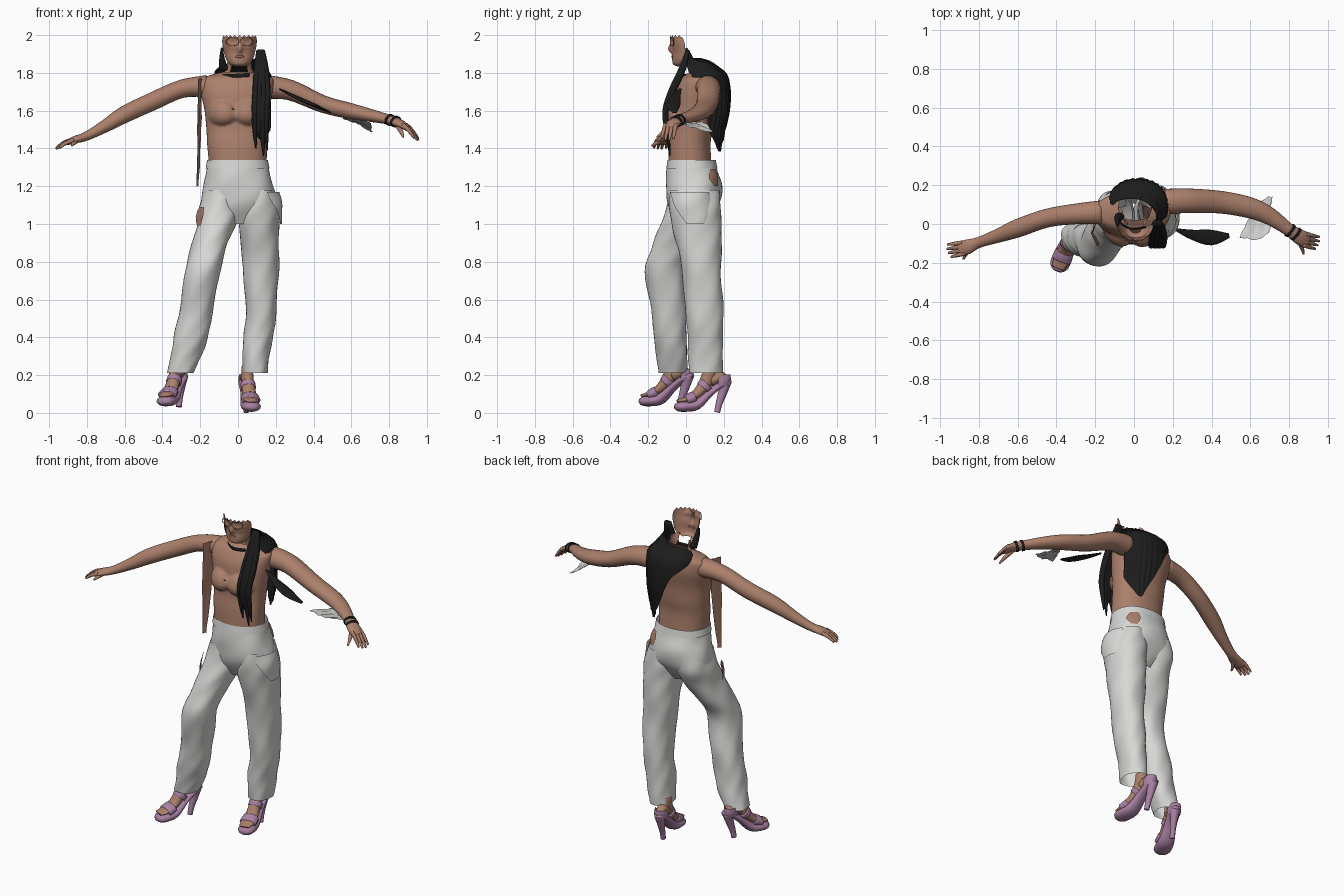
import bpy, bmesh, math, random
from mathutils import Vector as V
random.seed(4)

def mat(name, r, g, b):
    m = bpy.data.materials.new(name)
    m.diffuse_color = (r, g, b, 1)
    return m

SKIN = mat("skin", .41, .215, .148)
WHITE = mat("white cloth", .68, .68, .665)
PINK = mat("pink leather", .40, .22, .37)
BLACK = mat("black hair", .012, .012, .012)
FRAME = mat("brown frame", .22, .11, .08)
LIP = mat("lip", .32, .14, .11)

def smooth_rows(rows, sub):
    """Catmull-Rom interpolation of tuples of numbers."""
    out = []
    for i in range(len(rows) - 1):
        p = [rows[max(0, min(len(rows) - 1, i + k))] for k in (-1, 0, 1, 2)]
        for s in range(sub):
            t = s / sub
            out.append([b + .5 * t * (c - a + t * (2*a - 5*b + 4*c - d + t * (3*(b - c) + d - a)))
                        for a, b, c, d in zip(*p)])
    return out + [list(rows[-1])]

def skin_grid(name, grid, m, closed=False, caps=False):
    """Mesh from rows of points."""
    bm = bmesh.new()
    vs = [[bm.verts.new(p) for p in row] for row in grid]
    n = len(grid[0])
    for a, b in zip(vs, vs[1:]):
        for j in range(n if closed else n - 1):
            k = (j + 1) % n
            bm.faces.new((a[j], a[k], b[k], b[j]))
    if caps:
        bm.faces.new(vs[0])
        bm.faces.new(vs[-1])
    bmesh.ops.recalc_face_normals(bm, faces=bm.faces)
    me = bpy.data.meshes.new(name)
    bm.to_mesh(me)
    bm.free()
    me.materials.append(m)
    for f in me.polygons:
        f.use_smooth = True
    ob = bpy.data.objects.new(name, me)
    bpy.context.collection.objects.link(ob)
    return ob

def loft(name, rings, m, n=40, sub=5, fn=None, power=2.2):
    """Upright shell; ring = cx, cy, z, rx, ry [, start angle, end angle]."""
    arc = len(rings[0]) > 5
    grid = []
    for r in smooth_rows(rings, sub):
        a0, a1 = (r[5], r[6]) if arc else (0, 360)
        row = []
        for j in range(n):
            a = math.radians(a0 + (a1 - a0) * j / (n - 1 if arc else n))
            c, s = math.cos(a), math.sin(a)
            p = V((r[0] + r[3] * math.copysign(abs(c) ** (2 / power), c),
                   r[1] + r[4] * math.copysign(abs(s) ** (2 / power), s), r[2]))
            row.append(fn(p, a) if fn else p)
        grid.append(row)
    return skin_grid(name, grid, m, closed=not arc)

def tube(name, path, m, n=16, sub=4, side=None):
    """Tube on a path; station = x, y, z, half width, half height."""
    st = smooth_rows(path, sub)
    grid = []
    for i, s in enumerate(st):
        t = (V(st[min(i + 1, len(st) - 1)][:3]) - V(st[max(i - 1, 0)][:3])).normalized()
        w = V(side) if side else t.cross(V((0, 0, 1))).normalized()
        u = w.cross(t).normalized()
        grid.append([V(s[:3]) + w * s[3] * math.cos(j * math.tau / n) + u * s[4] * math.sin(j * math.tau / n)
                     for j in range(n)])
    return skin_grid(name, grid, m, closed=True, caps=True)

def sheet(name, a, b, m, rough=0.0):
    """Thin patch between two edge curves."""
    A, B = smooth_rows(a, 5), smooth_rows(b, 5)
    j = lambda: V((random.uniform(-1, 1), random.uniform(-1, 1), random.uniform(-1, 1))) * rough
    return skin_grid(name, [[V(p).lerp(V(q), k / 6) + j() for k in range(7)] for p, q in zip(A, B)], m)

# Torso, with the bust pushed forward
def bust(p, a):
    if p.y < .03:
        x, z = p.x, p.z
        for cx in (-.085, .06):
            r = ((x - cx) / .078) ** 2 + ((z - 1.58) / (.058 if z < 1.58 else .075)) ** 2
            p.y -= .045 * max(0, 1 - r) ** .6
    return p

loft("torso", [(0, .02, 1.31, .152, .115), (-.005, .02, 1.42, .158, .11), (-.005, .03, 1.5, .162, .11),
               (-.005, .035, 1.6, .172, .112), (-.008, .05, 1.7, .19, .115), (-.005, .065, 1.765, .19, .098),
               (0, .08, 1.79, .14, .082), (.005, .085, 1.805, .085, .065)], SKIN, n=88, sub=11, fn=bust)
sheet("side_strip", [(-.212, -.045, 1.77), (-.215, -.05, 1.5), (-.22, -.04, 1.2)],
      [(-.19, .02, 1.77), (-.195, .02, 1.5), (-.208, -.02, 1.2)], SKIN, .002)
tube("necklace", [(-.1, .03, 1.785, .004, .008), (-.02, -.024, 1.785, .004, .01), (.06, -.015, 1.79, .004, .01)], BLACK)
tube("bust_tie", [(-.032, -.098, 1.61, .003, .005), (-.012, -.088, 1.597, .003, .006), (.006, -.092, 1.59, .003, .004)], BLACK)

# Face shell, open at the back and top, with the neck sides left below it
def nose(p, a):
    p.y -= .022 * math.exp(-((p.x - .01) / .013) ** 2 - ((p.z - 1.925) / .022) ** 2)
    p.y += .008 * math.exp(-(((abs(p.x - .01)) - .035) / .018) ** 2 - ((p.z - 1.965) / .015) ** 2)
    p.z += .006 * math.sin(a * 23) * max(0, (p.z - 1.97) / .03) - .006 * max(0, (p.z - 1.97) / .03)
    return p

loft("face", [(.008, -.025, 1.835, .03, .022, 180, 360), (.008, -.02, 1.845, .05, .048, 180, 360),
              (.008, -.005, 1.87, .07, .068, 180, 360), (.008, .003, 1.91, .083, .074, 185, 355),
              (.008, .005, 1.955, .092, .086, 188, 352), (.008, .005, 2.0, .094, .09, 198, 342)],
     SKIN, fn=nose, power=2)
for s, a0, a1 in (("right", 170, 235), ("left", 305, 370)):
    loft(s + "_neck_side", [(.005, .075, 1.795, .085, .07, a0, a1), (.006, .06, 1.825, .068, .06, a0, a1),
                            (.008, .04, 1.865, .064, .055, a0, a1)], SKIN, n=12)
tube("lips", [(-.012, -.069, 1.886, .003, .004), (.008, -.074, 1.886, .004, .007), (.03, -.069, 1.886, .003, .004)], LIP)
for sx in (-1, 1):
    ring = [(.008 + sx * .038 + .034 * math.cos(k * math.pi / 6),
             -.082 + (.016 if sx * math.cos(k * math.pi / 6) > .5 else 0),
             1.965 + .022 * math.sin(k * math.pi / 6), .002, .002) for k in range(13)]
    tube("glasses_rim", ring, FRAME, n=6, sub=2, side=(0, 1, 0))

# Hair: back sweep, side locks, front locks
loft("back_hair", [(.015, .04, 1.88, .1, .06, -40, 30), (.02, .07, 1.835, .12, .1, -40, 160),
                   (.02, .09, 1.785, .155, .13, -25, 162),
                   (.02, .09, 1.7, .157, .145, 5, 118), (.02, .09, 1.6, .157, .14, 10, 98),
                   (.02, .08, 1.5, .155, .13, 15, 84), (.03, .08, 1.385, .12, .115, 50, 62)], BLACK,
     fn=lambda p, a: p + V((math.cos(a), math.sin(a), 0)) * .003 * math.sin(a * 30))
for x, w, end in ((.095, .018, 1.40), (.115, .025, 1.45), (.135, .025, 1.36), (.155, .017, 1.39)):
    tube("front_lock", [(.07 + x * .4, .01, 1.92, w * .6, .012), (.03 + x * .75, -.02, 1.82, w, .02),
                        (x, -.07, 1.71, w, .022), (x - .005, -.108, 1.6, w, .018),
                        (x - .005, -.1, 1.5, w * .8, .014), (x, -.085, end, .003, .003)], BLACK, n=10, side=(1, 0, 0))
tube("side_lock", [(-.085, -.005, 1.93, .006, .012), (-.085, .015, 1.88, .014, .022), (-.075, .04, 1.82, .025, .02)],
     BLACK, n=10, side=(1, 0, 0))
tube("loose_lock", [(.22, -.03, 1.715, .008, .004), (.3, -.055, 1.675, .026, .009), (.4, -.07, 1.63, .04, .01),
                    (.49, -.06, 1.59, .012, .004)], BLACK)

# Arms and hands
def hand(name, wrist, palm, tip, across, thumb):
    w, p, t, c = V(wrist), V(palm), V(tip), V(across).normalized()
    for i in range(4):
        o = c * (i - 1.5) * .019
        e = t + o * 1.15 - (t - p) * (.12 * abs(i - 1.6))
        b = p + o - (t - p) * .25
        mid = (b + e) / 2 + V((0, 0, .006))
        tube(name + "_finger", [(*b, .011, .011), (*mid, .0105, .01), (*e, .006, .006)], SKIN, n=8)
    tube(name + "_thumb", [(*w.lerp(p, .35), .014, .013), (*(w.lerp(p, .8) + V(thumb) * .6), .011, .011),
                           (*(p + V(thumb)), .005, .005)], SKIN, n=8)

tube("right_arm", [(-.165, .06, 1.73, .062, .058), (-.3, .052, 1.715, .053, .048), (-.45, .03, 1.65, .048, .048),
                   (-.6, -.022, 1.58, .047, .045), (-.7, -.06, 1.52, .036, .034), (-.8, -.095, 1.466, .028, .024),
                   (-.86, -.118, 1.447, .038, .02), (-.905, -.13, 1.43, .036, .013)], SKIN, n=24)
hand("right_hand", (-.8, -.095, 1.466), (-.895, -.127, 1.435), (-.965, -.14, 1.397), (-.25, .95, 0), (.015, -.055, -.02))
tube("left_arm", [(.16, .115, 1.725, .066, .062), (.28, .12, 1.708, .063, .054), (.45, .112, 1.635, .058, .046),
                  (.6, .083, 1.597, .054, .042), (.7, .04, 1.575, .045, .034), (.8, -.03, 1.552, .033, .026),
                  (.86, -.07, 1.53, .04, .022), (.9, -.085, 1.505, .04, .014)], SKIN, n=24)
hand("left_hand", (.8, -.03, 1.552), (.895, -.085, 1.51), (.955, -.1, 1.44), (.3, .95, 0), (-.02, -.07, -.05))
for d in (0, .03):
    tube("bracelet", [(.8 + d, -.03 - d * .6, 1.553 - d * .3, .038, .031),
                      (.81 + d, -.038 - d * .6, 1.549 - d * .3, .038, .031)], BLACK, n=18)
sheet("cloth_scrap", [(.54, -.07, 1.562), (.62, -.08, 1.555), (.7, -.05, 1.535)],
      [(.62, .08, 1.54), (.67, .13, 1.51), (.71, .14, 1.485)], WHITE, .006)

# Trousers with soft folds
def folds(p, a):
    k = .0025 * math.sin(2 * a + p.z * 19) + .002 * math.sin(5 * a - p.z * 31 + math.sin(p.z * 9))
    return p + V((math.cos(a), math.sin(a), 0)) * k

loft("trouser_hips", [(-.003, .03, 1.335, .158, .125), (0, .033, 1.28, .168, .134), (.002, .042, 1.2, .187, .147),
                      (.005, .042, 1.12, .2, .142), (.005, .035, 1.06, .185, .115), (.002, .03, 1.0, .1, .075)],
     WHITE, n=56, fn=folds)
loft("waistband", [(-.003, .03, 1.338, .161, .128), (-.002, .031, 1.295, .169, .135)], WHITE, n=48, sub=2)
loft("right_trouser_leg", [(-.095, .042, 1.18, .085, .128), (-.1, .035, 1.09, .103, .139),
                           (-.113, -.003, 1.0, .102, .132), (-.155, -.06, .88, .096, .118),
                           (-.187, -.115, .75, .091, .105), (-.22, -.09, .55, .09, .092),
                           (-.25, -.085, .4, .088, .088), (-.275, -.075, .3, .082, .08),
                           (-.306, -.07, .212, .072, .074)], WHITE, fn=folds)
loft("left_trouser_leg", [(.105, .045, 1.18, .086, .13), (.107, .048, 1.09, .107, .139), (.11, .055, 1.0, .107, .132),
                          (.118, .075, .85, .1, .112), (.122, .085, .7, .09, .103), (.12, .1, .5, .08, .098),
                          (.1, .102, .35, .074, .093), (.09, .105, .21, .068, .086)], WHITE, fn=folds)
loft("hip_flap", [(.01, .04, 1.17, .208, .155, -50, 30), (.01, .035, 1.1, .222, .15, -38, 38),
                  (.01, .04, 1.0, .222, .15, -12, 20)], WHITE, fn=folds)
loft("waist_gap", [(.0, .033, 1.29, .171, .137, 42, 58), (.003, .04, 1.245, .181, .145, 32, 62),
                   (.004, .043, 1.2, .191, .151, 44, 56)], SKIN, fn=folds)
sheet("thigh_patch", [(-.205, -.05, 1.09), (-.222, -.04, 1.04), (-.215, -.06, .98)],
      [(-.18, -.1, 1.09), (-.185, -.115, 1.04), (-.2, -.1, .98)], SKIN, .002)

# Feet and heeled sandals
def sandal(name, heel, toe, z0):
    h = V((*heel, z0))
    d = (V((*toe, z0)) - h).normalized()
    side = d.cross(V((0, 0, 1)))
    def part(label, st, m, **k):
        tube(name + label, [(*(h + d * u + V((0, 0, z))), a, b) for u, z, a, b in st], m, side=side, **k)
    part("_sole", [(0, .165, .02, .014), (.04, .155, .036, .018), (.11, .105, .037, .02), (.18, .043, .047, .028),
                   (.24, .032, .052, .029), (.28, .03, .044, .025), (.3, .032, .02, .014)], PINK)
    part("_heel", [(.025, .165, .031, .03), (.045, .1, .021, .024), (.063, .045, .016, .018), (.073, 0, .015, .016)], PINK)
    part("_ankle", [(.115, .245, .03, .036), (.115, .21, .031, .037), (.135, .155, .033, .036), (.18, .1, .038, .026),
                    (.235, .07, .043, .016), (.285, .06, .032, .009)], SKIN)
    part("_foot_heel", [(.025, .185, .02, .012), (.055, .19, .031, .028), (.11, .165, .03, .03)], SKIN)
    part("_toe_strap", [(.195, .083, .047, .03), (.215, .073, .05, .032), (.24, .064, .052, .027)], PINK)
    part("_instep_strap", [(.13, .15, .04, .043), (.15, .128, .041, .039)], PINK)
    c = h + d * .055
    loft(name + "_heel_cup", [(c.x, c.y, z0 + .14, .036, .045, -15, 195), (c.x, c.y, z0 + .17, .039, .055, -10, 190),
                              (c.x, c.y, z0 + .2, .035, .052, 15, 165)], PINK, n=16, sub=3, power=2)

sandal("left_sandal", (.032, .237), (.078, -.06), .003)
sandal("right_sandal", (-.285, .035), (-.395, -.235), .032)
